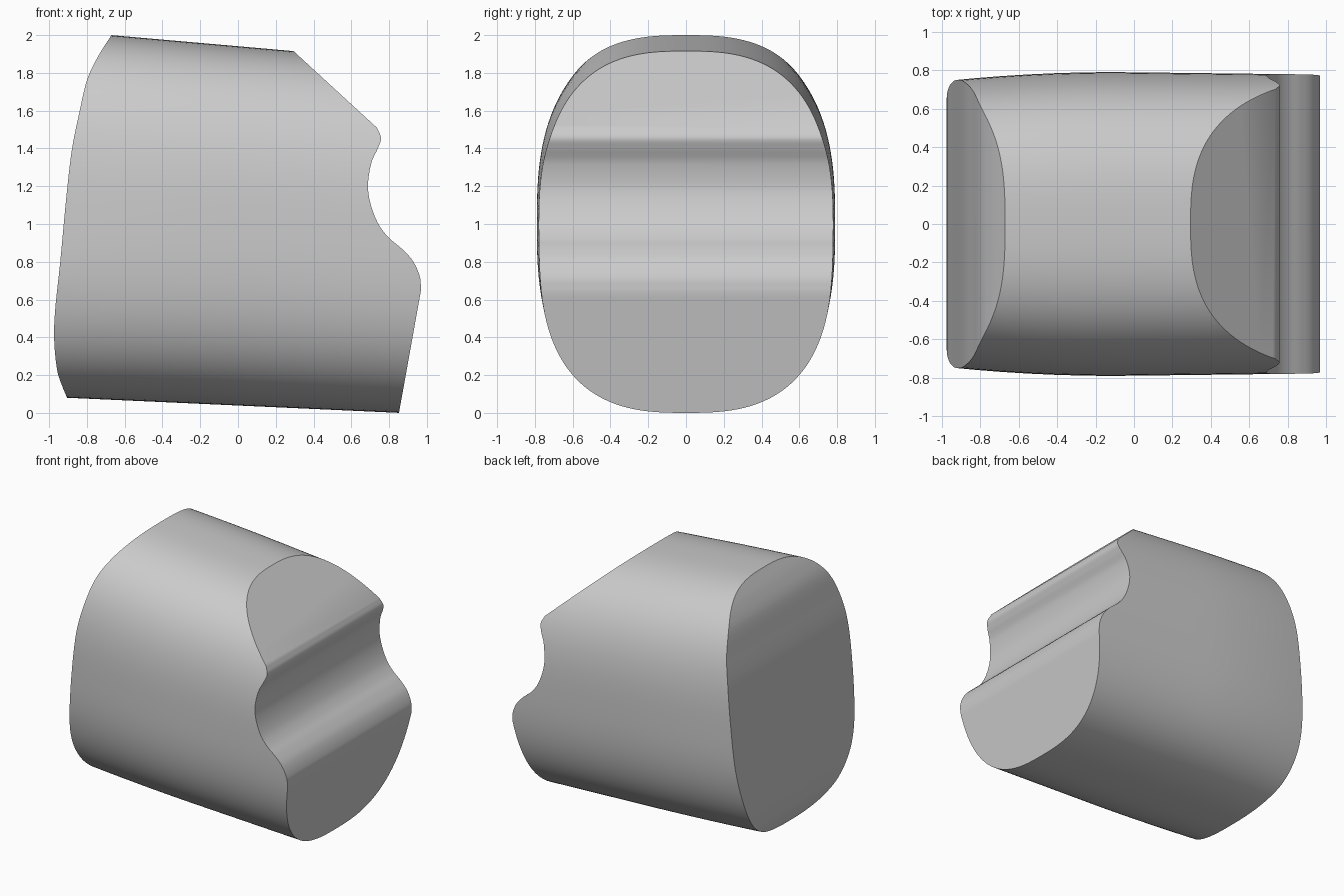
import bpy, bmesh
from math import cos, sin, pi, copysign
from mathutils import Vector

default = bpy.data.objects.get("Cube")
if default:
    bpy.data.objects.remove(default)

grey = bpy.data.materials.new("plain_grey")
grey.use_nodes = True
colour = (0.6, 0.6, 0.6, 1)
grey.diffuse_color = colour
grey.node_tree.nodes["Principled BSDF"].inputs["Base Color"].default_value = colour


def loft(name, rings):
    """Closed solid through a list of equal-sized rings."""
    bm = bmesh.new()
    rows = [[bm.verts.new(p) for p in ring] for ring in rings]
    n = len(rows[0])
    for a, b in zip(rows, rows[1:]):
        for i in range(n):
            j = (i + 1) % n
            bm.faces.new((a[i], a[j], b[j], b[i]))
    bm.faces.new(rows[0])
    bm.faces.new(rows[-1])
    bmesh.ops.recalc_face_normals(bm, faces=bm.faces)
    mesh = bpy.data.meshes.new(name)
    bm.to_mesh(mesh)
    bm.free()
    mesh.materials.append(grey)
    obj = bpy.data.objects.new(name, mesh)
    bpy.context.collection.objects.link(obj)
    return obj


def smooth_curve(points, steps=6):
    """Catmull-Rom curve through the points."""
    pts = [Vector(p) for p in points]
    pts = [2 * pts[0] - pts[1]] + pts + [2 * pts[-1] - pts[-2]]
    out = []
    for a, b, c, d in zip(pts, pts[1:], pts[2:], pts[3:]):
        for k in range(steps):
            t = k / steps
            out.append(0.5 * (2 * b + (c - a) * t + (2 * a - 5 * b + 4 * c - d) * t * t
                              + (3 * b - a - 3 * c + d) * t ** 3))
    return out + [pts[-2]]


def section(x, count=144, power=2.75):
    """Rounded-oval cross-section of the body at x."""
    top = 2.0 - 0.0876 * (x + 0.67)
    bottom = 0.08 - 0.0455 * (x + 0.905)
    mid, half = (top + bottom) / 2, (top - bottom) / 2
    width = 0.79 - (0.06 * (x + 0.1) ** 2 if x < -0.1 else 0.012 * (x + 0.1))
    ring = []
    for i in range(count):
        a = 2 * pi * (i + 0.5) / count
        c, s = cos(a), sin(a)
        ring.append((x, width * copysign(abs(c) ** (2 / power), c),
                     mid + half * copysign(abs(s) ** (2 / power), s)))
    return ring


# Tapered oval body, longer than the finished part
body = loft("body", [section(-1.1 + 2.2 * i / 16) for i in range(17)])

# Side outline: bowed back end, chamfer, rounded lip, hollow and lower bulge
back_end = smooth_curve([(-.62, 2.08), (-.67, 2.0), (-.745, 1.88), (-.80, 1.76), (-.84, 1.59),
                         (-.88, 1.39), (-.91, 1.13), (-.94, .81), (-.968, .545), (-.973, .386),
                         (-.958, .23), (-.93, .14), (-.905, .08), (-.86, -.04)])
hollow_end = smooth_curve([(.735, 1.51), (.757, 1.455), (.74, 1.40), (.705, 1.32), (.688, 1.20),
                           (.705, 1.095), (.746, .995), (.80, .926), (.868, .868),
                           (.926, .804), (.963, .72), (.968, .645)])
outline = back_end + [Vector((.845, -.04))] + hollow_end[::-1] + [Vector((.115, 2.08))]
cutter = loft("outline_cutter", [[(p.x, y, p.y) for p in outline] for y in (-1, 1)])

# Trim the body to the outline
trim = body.modifiers.new("trim", "BOOLEAN")
trim.operation = "INTERSECT"
trim.solver = "EXACT"
trim.object = cutter
bpy.context.view_layer.objects.active = body
body.select_set(True)
cutter.select_set(False)
bpy.ops.object.modifier_apply(modifier=trim.name)
bpy.data.objects.remove(cutter)
bpy.ops.object.shade_smooth_by_angle(angle=0.5)
